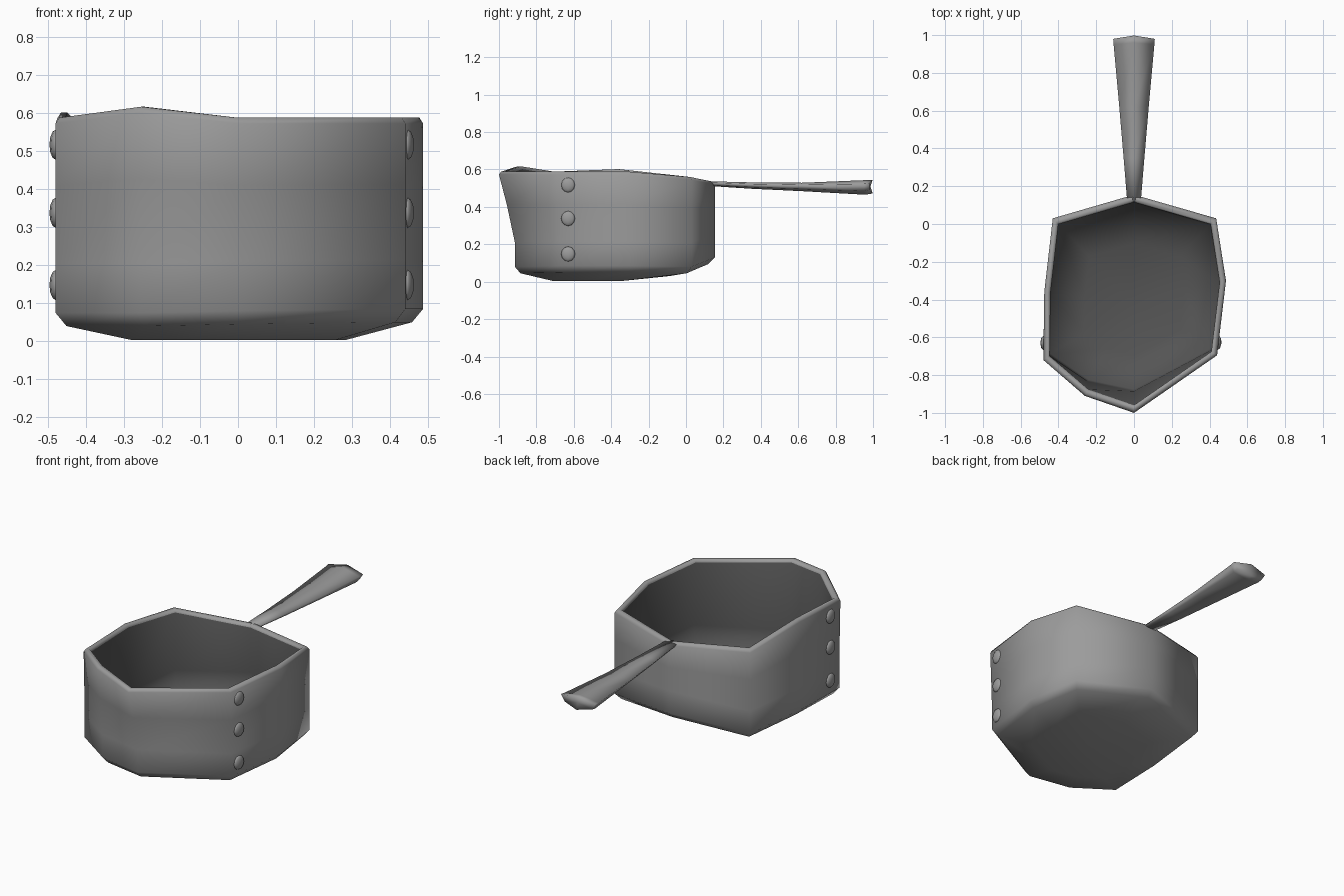
import bpy, bmesh, math
from mathutils import Vector

if "Cube" in bpy.data.objects:
    bpy.data.objects.remove(bpy.data.objects["Cube"])


def material(name, grey):
    m = bpy.data.materials.new(name)
    m.use_nodes = True
    m.diffuse_color = (grey, grey, grey, 1)
    m.node_tree.nodes["Principled BSDF"].inputs["Base Color"].default_value = m.diffuse_color
    return m


steel = material("grey steel", 0.33)
dark = material("dark inner steel", 0.09)


def finish(bm, name, mats):
    bmesh.ops.recalc_face_normals(bm, faces=bm.faces)
    for f in bm.faces:
        f.smooth = True
    mesh = bpy.data.meshes.new(name)
    bm.to_mesh(mesh)
    bm.free()
    for m in mats:
        mesh.materials.append(m)
    ob = bpy.data.objects.new(name, mesh)
    bpy.context.collection.objects.link(ob)
    return ob


def loft(bm, loops):
    """Skin closed loops of points, capping both ends; returns faces per band."""
    rows = [[bm.verts.new(p) for p in loop] for loop in loops]
    n = len(rows[0])
    bands = []
    for a, b in zip(rows, rows[1:]):
        bands.append([bm.faces.new((a[i], a[(i + 1) % n], b[(i + 1) % n], b[i])) for i in range(n)])
    for row in (rows[0], rows[-1]):
        hub = bm.verts.new(sum((v.co for v in row), Vector()) / n)
        bands.append([bm.faces.new((row[i], row[(i + 1) % n], hub)) for i in range(n)])
    return bands


# Pan outline: x, y, rim height, wall foot height, outward flare at the spout
OUTLINE = [
    (0, 0.155, 0.535, 0.13, 0), (-0.43, 0.03, 0.56, 0.08, 0),
    (-0.475, -0.36, 0.602, 0.08, 0), (-0.48, -0.71, 0.588, 0.075, 0.01),
    (-0.26, -0.86, 0.617, 0.075, 0.05), (0, -0.915, 0.588, 0.08, 0.085),
    (0.44, -0.68, 0.588, 0.085, 0.015), (0.487, -0.30, 0.588, 0.085, 0),
    (0.435, 0.03, 0.56, 0.08, 0)]
MID_Y = -0.42


def ring(scale, height, flare=0.0):
    pts = []
    for x, y, top, foot, out in OUTLINE:
        y -= out * flare
        pts.append((x * scale, MID_Y + (y - MID_Y) * scale, height(top, foot, y)))
    return pts


loops = [
    ring(0.58, lambda t, f, y: 0.003 + 0.06 * max(0, y + 0.3)),
    ring(0.94, lambda t, f, y: f - 0.035),
    ring(1.0, lambda t, f, y: f),
    ring(1.0, lambda t, f, y: f + 0.13),
    ring(1.0, lambda t, f, y: f + (t - f) * 0.65, 0.5),
    ring(1.0, lambda t, f, y: t - 0.015, 1),
    ring(0.98, lambda t, f, y: t, 1),
    ring(0.945, lambda t, f, y: t, 1),
    ring(0.93, lambda t, f, y: t - 0.015, 1),
    ring(0.94, lambda t, f, y: f + 0.13),
    ring(0.92, lambda t, f, y: f + 0.03),
    ring(0.55, lambda t, f, y: 0.05)]
bm = bmesh.new()
bands = loft(bm, loops)
for band in bands[8:11] + bands[-1:]:
    for f in band:
        f.material_index = 1
pan = finish(bm, "pan_body", [steel, dark])

# Handle: flattened six-sided sections widening to a blunt end
bm = bmesh.new()
sections = []
for y, w, low, high, tip in [(0.12, 0.036, 0.512, 0.537, 0), (0.35, 0.055, 0.497, 0.531, 0),
                             (0.62, 0.078, 0.484, 0.529, 0), (0.95, 0.108, 0.465, 0.543, 0.01),
                             (0.98, 0.11, 0.472, 0.545, 0.018)]:
    d = high - low
    sections.append([(0, y + tip, high), (w, y, high - 0.25 * d), (w * 0.8, y, low + 0.25 * d),
                     (0, y + tip, low), (-w * 0.8, y, low + 0.25 * d), (-w, y, high - 0.25 * d)])
loft(bm, sections)
finish(bm, "handle", [steel])

# Rivets: three domed studs on each side
for name, x, turn in (("left", 0.446, -0.11), ("right", -0.479, math.pi)):
    for i, z in enumerate((0.148, 0.338, 0.517)):
        bm = bmesh.new()
        bmesh.ops.create_uvsphere(bm, u_segments=8, v_segments=6, radius=0.038)
        stud = finish(bm, f"rivet_{name}_{i + 1}", [steel])
        stud.location = (x, -0.63, z)
        stud.scale = (0.45, 1, 1.05)
        stud.rotation_euler = (0, 0, turn)
